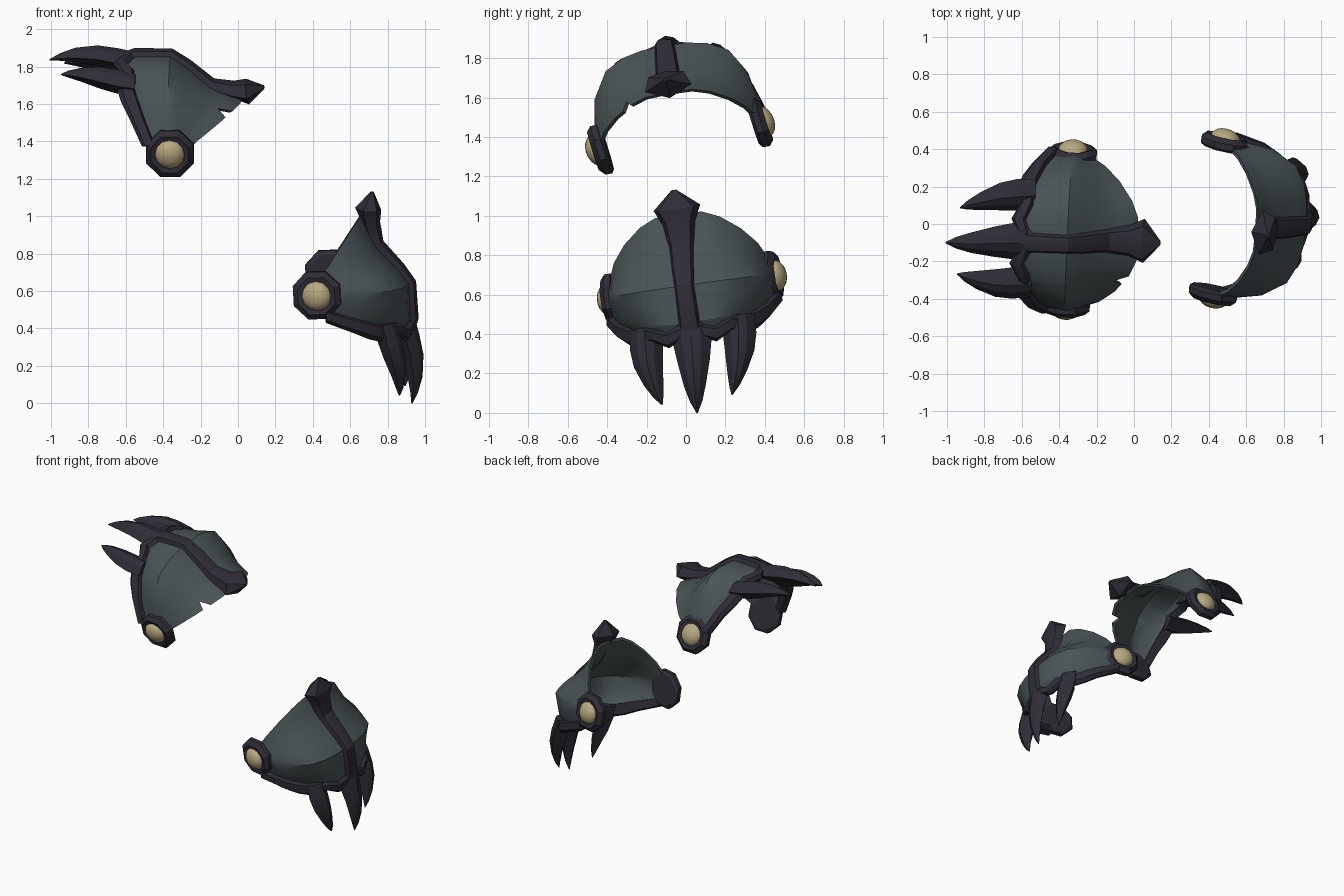
import bpy, bmesh, math
from mathutils import Vector, Matrix

if "Cube" in bpy.data.objects:
    bpy.data.objects.remove(bpy.data.objects["Cube"])


def material(name, rgb):
    m = bpy.data.materials.new(name)
    m.diffuse_color = (*rgb, 1)
    m.use_nodes = True
    m.node_tree.nodes["Principled BSDF"].inputs["Base Color"].default_value = m.diffuse_color
    return m


PLATE = material("slate_steel", (0.066, 0.086, 0.092))
TRIM = material("dark_iron", (0.028, 0.026, 0.037))
GOLD = material("dull_gold", (0.48, 0.40, 0.22))

# Plate sections from claw edge to tail: crest x, z, start x, z (at rivet), roundness
SECTIONS = [(-.25, .435, -.10, .04, .95), (-.20, .465, -.06, .06, .7),
            (-.01, .465, 0, .07, .15), (.07, .41, .03, .06, .35),
            (.20, .30, .05, .04, .8), (.37, .225, .07, .01, 1)]
# Arch profile from crest to rivet: reach, y
BOXY = [(1, 0), (.99, .12), (.95, .22), (.84, .32), (.5, .40), (0, .43)]
ROUND = [(1, 0), (.98, .12), (.86, .205), (.62, .30), (.35, .37), (0, .42)]


def sample(table, t):
    i = max(0, min(int(t), len(table) - 2))
    f = t - i
    return [a + (b - a) * f for a, b in zip(table[i], table[i + 1])]


def surface(u, v, out=0.0, dx=0.0):
    """Point on the arched plate; v runs from front rivet (-1) to back rivet (1)."""
    cx, cz, sx, sz, k = sample(SECTIONS, u)
    rb, yb = sample(BOXY, abs(v) * 5)
    rr, yr = sample(ROUND, abs(v) * 5)
    r, y = rb + (rr - rb) * k, yb + (yr - yb) * k
    p = Vector((sx + (cx - sx) * r + dx, math.copysign(y, v), sz + (cz - sz) * r))
    return p + p.normalized() * out


def loft(name, rings, mat, matrix, angle=30):
    bm = bmesh.new()
    loops = [[bm.verts.new(matrix @ Vector(p)) for p in ring] for ring in rings]
    n = len(loops[0])
    for a, b in zip(loops, loops[1:]):
        for i in range(n):
            j = (i + 1) % n
            bm.faces.new((a[i], a[j], b[j], b[i]))
    bm.faces.new(loops[0])
    bm.faces.new(loops[-1])
    bmesh.ops.recalc_face_normals(bm, faces=bm.faces)
    me = bpy.data.meshes.new(name)
    bm.to_mesh(me)
    bm.free()
    me.materials.append(mat)
    ob = bpy.data.objects.new(name, me)
    bpy.context.collection.objects.link(ob)
    bpy.ops.object.select_all(action='DESELECT')
    ob.select_set(True)
    bpy.context.view_layer.objects.active = ob
    bpy.ops.object.shade_smooth_by_angle(angle=math.radians(angle))
    return ob


def claw(name, path, matrix):
    """Curved claw: path of x, y, z, half width, half height."""
    section = ((-1, -.2), (-.5, .7), (0, 1), (.5, .7), (1, -.2), (0, -1.1))
    loft(name, [[(x, y + a * w, z + b * h) for a, b in section] for x, y, z, w, h in path],
         TRIM, matrix, 25)


def disc(y, radius, sides, turn=0.0):
    """Ring round the rivet axis, leaning slightly with height."""
    pts = []
    for i in range(sides):
        a = 2 * math.pi * (i + turn) / sides
        pts.append((radius * math.cos(a), y - .13 * radius * math.sin(a), radius * math.sin(a)))
    return pts


def pauldron(tag, m, chipped):
    # Arched plate with thickness
    vs = [-1, -.8, -.6, -.5, -.45, -.4, -.2, 0, .2, .4, .6, .8, 1]
    rings = []
    for v in vs:
        last = 4.55 if chipped and v == -.45 else 5
        us = [0, .5, 1, 1.5, 2, 2.5, 3, 4, 4.5, last]
        rings.append([surface(u, v) for u in us] + [surface(u, v, -.022) for u in reversed(us)])
    loft(tag + "_plate", rings, PLATE, m, 28)

    # Scalloped rim along the claw edge: v, outward shift, inner edge
    half = [(0, 0, 1.15), (.2, -.06, .25), (.38, -.03, .75), (.55, -.075, .3),
            (.66, -.075, .3), (.8, -.06, .35), (1, -.045, .5)]
    steps = [(-a, d, u) for a, d, u in reversed(half[1:])] + half
    loft(tag + "_rim", [[surface(0, v, -.035, d), surface(0, v, .010, d),
                         surface(u * .3, v, .034, d * .6), surface(u * .85, v, .028),
                         surface(u, v, -.004), surface(u * .6, v, -.03)]
                        for v, d, u in steps], TRIM, m)

    # Crest band ending in a hooked head: x, z, half width, height, depth
    crest = [(-.285, .43, .06, .04, .03), (-.2, .465, .055, .037, .02), (-.01, .465, .052, .035, .02),
             (.07, .41, .058, .037, .02), (.20, .30, .065, .042, .03), (.32, .27, .082, .055, .04),
             (.395, .28, .12, .055, .085), (.488, .292, .012, .008, .01)]
    rings = []
    for i, (x, z, w, h, d) in enumerate(crest):
        a, b = crest[max(i - 1, 0)], crest[min(i + 1, len(crest) - 1)]
        t = Vector((b[0] - a[0], 0, b[1] - a[1])).normalized()
        n = Vector((-t.z, 0, t.x))
        c = Vector((x, 0, z))
        rings.append([c + Vector((0, s * w, 0)) + n * o for s, o in
                      ((-1, -.4 * d), (-.75, h * .7), (0, h), (.75, h * .7), (1, -.4 * d), (0, -d))])
    loft(tag + "_crest_band", rings, TRIM, m)

    # Three claws
    claw(tag + "_middle_claw", [(-.20, 0, .435, .10, .045), (-.29, 0, .445, .10, .055),
                                (-.40, -.005, .465, .082, .052), (-.52, -.015, .468, .056, .038),
                                (-.60, -.02, .458, .032, .02), (-.66, -.025, .442, .003, .003)], m)
    for s, side in ((-1, "front"), (1, "back")):
        path = [(-.19, .24, .345, .08, .055), (-.29, .24, .365, .085, .062),
                (-.38, .235, .385, .075, .056), (-.48, .215, .398, .05, .036),
                (-.55, .195, .398, .025, .018), (-.59, .18, .393, .003, .003)]
        claw(f"{tag}_{side}_claw", [(x, s * y + .06 * (x + .25), z, w, h)
                                    for x, y, z, w, h in path], m)
        # Octagonal rivet mount and domed rivet
        loft(f"{tag}_{side}_rivet_mount", [disc(s * y, r, 8, .5) for y, r in
             ((.375, .115), (.39, .138), (.422, .138), (.448, .108), (.44, .082))], TRIM, m)
        loft(f"{tag}_{side}_rivet", [disc(s * (.43 + .055 * math.sin(a)), .08 * math.cos(a) + .001, 12)
             for a in (0, .3, .6, .9, 1.2, 1.5)], GOLD, m, 50)


def frame(origin, across, up_hint, swap):
    """Placement from the rivet axis; swap mirrors the piece so its claws hang down."""
    y = Vector(across).normalized()
    z = Vector(up_hint)
    z = (z - y * z.dot(y)).normalized()
    x = y.cross(z)
    cols = (z, y, x) if swap else (x, y, z)
    return Matrix.Translation(origin) @ Matrix(cols).transposed().to_4x4()


pauldron("upper_pauldron", frame((-.345, -.03, 1.405), (.045, .98, .17), (0, 0, 1), False), True)
pauldron("lower_pauldron", frame((.455, .03, .635), (.08, .98, .14), (-.045, 0, 1), True), False)
